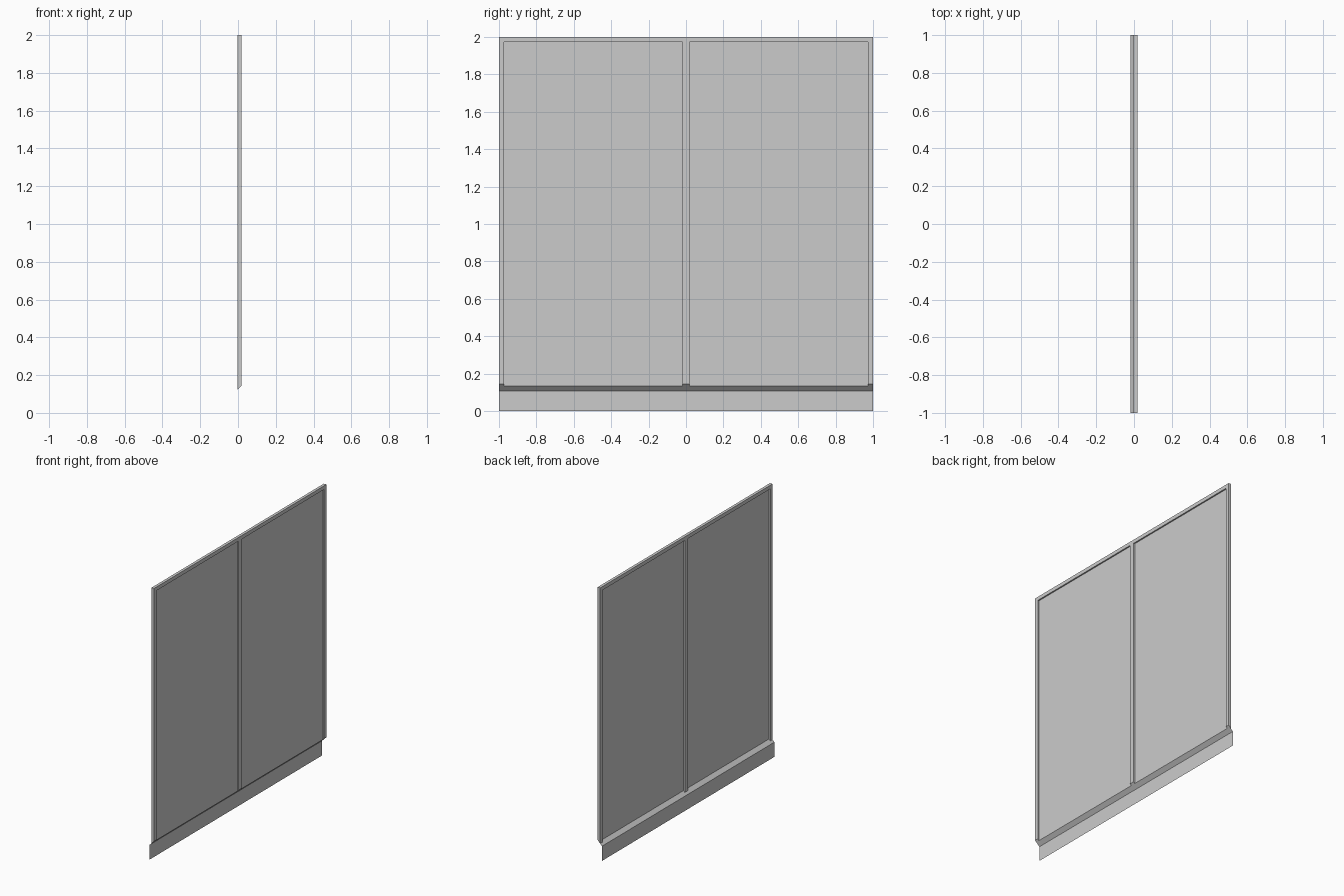
import bpy, bmesh

if "Cube" in bpy.data.objects:
    bpy.data.objects.remove(bpy.data.objects["Cube"])

BACK, FRONT = -0.003, 0.018      # frame depth in x
PANEL_X, SKIRT_X = 0.008, -0.018
BAR, HALF_POST, TOP = 0.027, 0.018, 2.0


def slope(x):
    """Height of the sloping sill at depth x."""
    return 0.126 + x


def extrude_y(name, profile, y0, y1, solid=True):
    """Sweep an (x, z) profile along y, as a closed solid or an open sheet."""
    bm = bmesh.new()
    a = [bm.verts.new((x, y0, z)) for x, z in profile]
    b = [bm.verts.new((x, y1, z)) for x, z in profile]
    n = len(profile)
    for i in range(n if solid else n - 1):
        j = (i + 1) % n
        bm.faces.new((a[i], a[j], b[j], b[i]))
    if solid:
        bm.faces.new(a[::-1])
        bm.faces.new(b)
    bmesh.ops.recalc_face_normals(bm, faces=bm.faces[:])
    mesh = bpy.data.meshes.new(name)
    bm.to_mesh(mesh)
    bm.free()
    obj = bpy.data.objects.new(name, mesh)
    bpy.context.collection.objects.link(obj)
    return obj


# Upright posts, their feet cut to the slope of the sill
post = [(BACK, slope(BACK)), (FRONT, slope(FRONT)), (FRONT, TOP), (BACK, TOP)]
extrude_y("left_post", post, -1, -1 + BAR)
extrude_y("centre_post", post, -HALF_POST, HALF_POST)
extrude_y("right_post", post, 1 - BAR, 1)

# Top rails and thin panels between the posts
rail = [(BACK, TOP - BAR), (FRONT, TOP - BAR), (FRONT, TOP), (BACK, TOP)]
pane = [(PANEL_X, slope(PANEL_X)), (PANEL_X, TOP - BAR)]
for side, y0, y1 in (("left", -1 + BAR, -HALF_POST), ("right", HALF_POST, 1 - BAR)):
    extrude_y(side + "_top_rail", rail, y0, y1)
    extrude_y(side + "_panel", pane, y0, y1, solid=False)

# Sloping sill and the skirt sheet below it
extrude_y("sill", [(PANEL_X, slope(PANEL_X)), (SKIRT_X, slope(SKIRT_X))], -1, 1, solid=False)
extrude_y("skirt", [(SKIRT_X, slope(SKIRT_X)), (SKIRT_X, 0)], -1, 1, solid=False)
